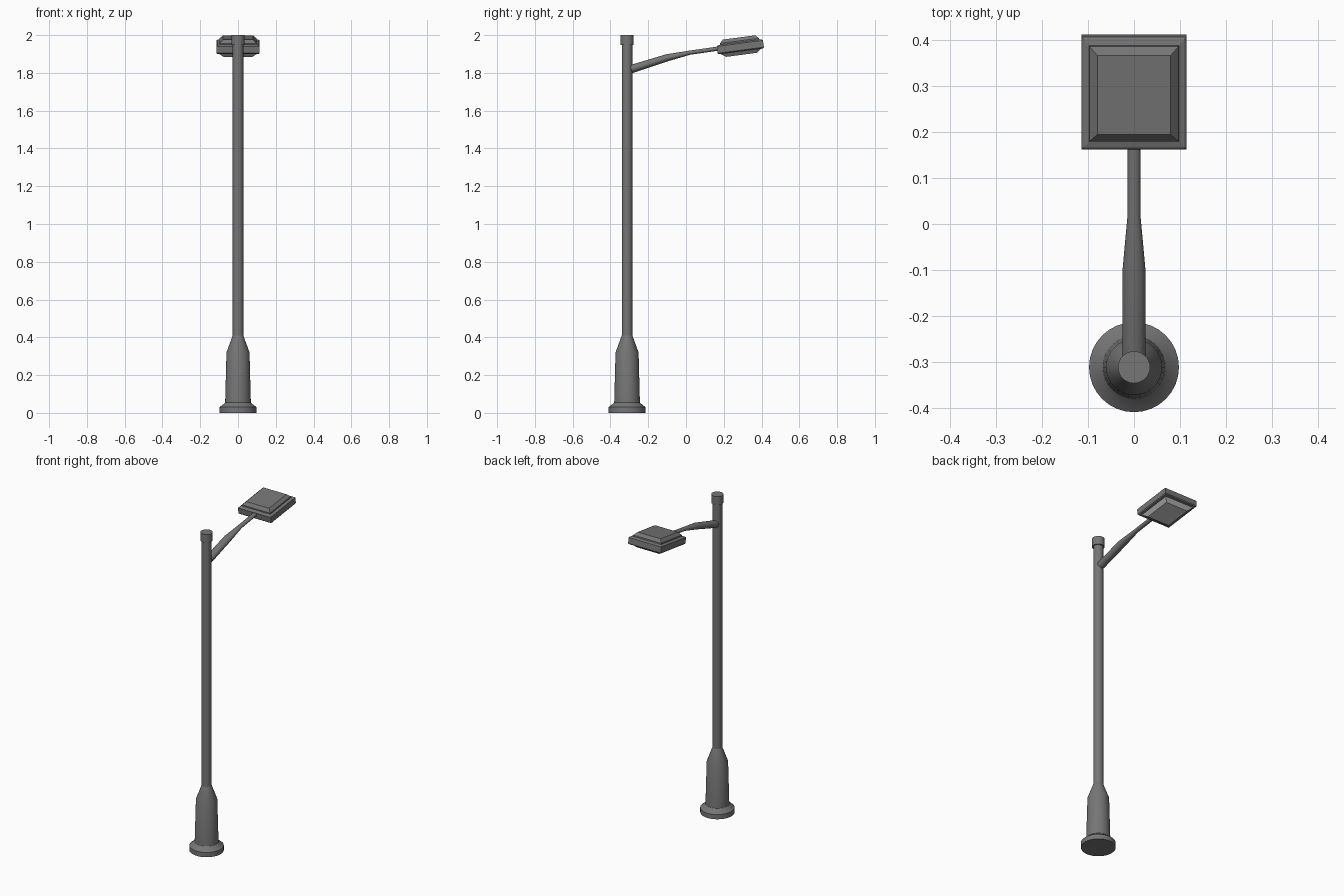
import bpy, bmesh, math
from mathutils import Vector, Matrix

if "Cube" in bpy.data.objects:
    bpy.data.objects.remove(bpy.data.objects["Cube"])

POLE_Y = -0.312


def material(name, v):
    m = bpy.data.materials.new(name)
    m.diffuse_color = (v, v, v, 1)
    m.use_nodes = True
    m.node_tree.nodes["Principled BSDF"].inputs["Base Color"].default_value = m.diffuse_color
    return m


DARK = material("dark_metal", 0.18)
LENS = material("lens_grey", 0.6)


def finish(name, bm, mat, smooth):
    bmesh.ops.recalc_face_normals(bm, faces=bm.faces)
    me = bpy.data.meshes.new(name)
    bm.to_mesh(me)
    bm.free()
    me.materials.append(mat)
    ob = bpy.data.objects.new(name, me)
    bpy.context.collection.objects.link(ob)
    if smooth:
        bpy.ops.object.select_all(action='DESELECT')
        ob.select_set(True)
        bpy.context.view_layer.objects.active = ob
        bpy.ops.object.shade_smooth_by_angle(angle=math.radians(30))


def loft(name, rings, mat=DARK, smooth=True):
    """Skin a list of equal-length point rings and cap both ends."""
    bm = bmesh.new()
    vs = [[bm.verts.new(p) for p in r] for r in rings]
    n = len(vs[0])
    for a, b in zip(vs, vs[1:]):
        for i in range(n):
            j = (i + 1) % n
            bm.faces.new((a[i], a[j], b[j], b[i]))
    bm.faces.new(vs[0][::-1])
    bm.faces.new(vs[-1])
    finish(name, bm, mat, smooth)


def lathe(name, profile, n=32):
    angles = [2 * math.pi * i / n for i in range(n)]
    loft(name, [[(r * math.cos(a), POLE_Y + r * math.sin(a), z) for a in angles]
                for r, z in profile])


# Upright: flared base, shaft and top cap
lathe("base", [(0.098, 0), (0.098, 0.03), (0.070, 0.052), (0.068, 0.055),
               (0.061, 0.32), (0.028, 0.41)])
lathe("pole", [(0.028, 0.40), (0.028, 1.96)])
lathe("pole_cap", [(0.035, 1.948), (0.035, 2.0)])

# Bent arm: stations of y, z, half width, half height, tilt
stations = [(-0.290, 1.820, 0.025, 0.022, 19), (-0.100, 1.880, 0.025, 0.019, 15),
            (0.020, 1.907, 0.014, 0.011, 10), (0.180, 1.930, 0.014, 0.011, 8)]
rings = []
for y, z, w, h, tilt in stations:
    t = math.radians(tilt)
    up = Vector((0, -math.sin(t), math.cos(t)))
    rings.append([Vector((0, y, z)) + Vector((w * math.cos(a), 0, 0)) + up * h * math.sin(a)
                  for a in (2 * math.pi * i / 20 for i in range(20))])
loft("arm", rings)

# Tilted lamp head: layers of half width, half length, local height
pose = Matrix.Translation((0, 0.287, 1.942)) @ Matrix.Rotation(math.radians(7.5), 4, 'X')


def stack(name, layers, mat):
    loft(name, [[pose @ Vector((sx * w, sy * l, z))
                 for sx, sy in ((-1, -1), (1, -1), (1, 1), (-1, 1))]
                for w, l, z in layers], mat, False)


stack("lamp_housing", [(0.102, 0.110, -0.029), (0.110, 0.119, -0.027),
                       (0.114, 0.1235, -0.022), (0.114, 0.1235, 0.014),
                       (0.110, 0.119, 0.018), (0.098, 0.105, 0.021),
                       (0.097, 0.104, 0.028), (0.080, 0.087, 0.046)], DARK)
stack("lamp_lens", [(0.076, 0.082, -0.047), (0.100, 0.108, -0.028)], LENS)
